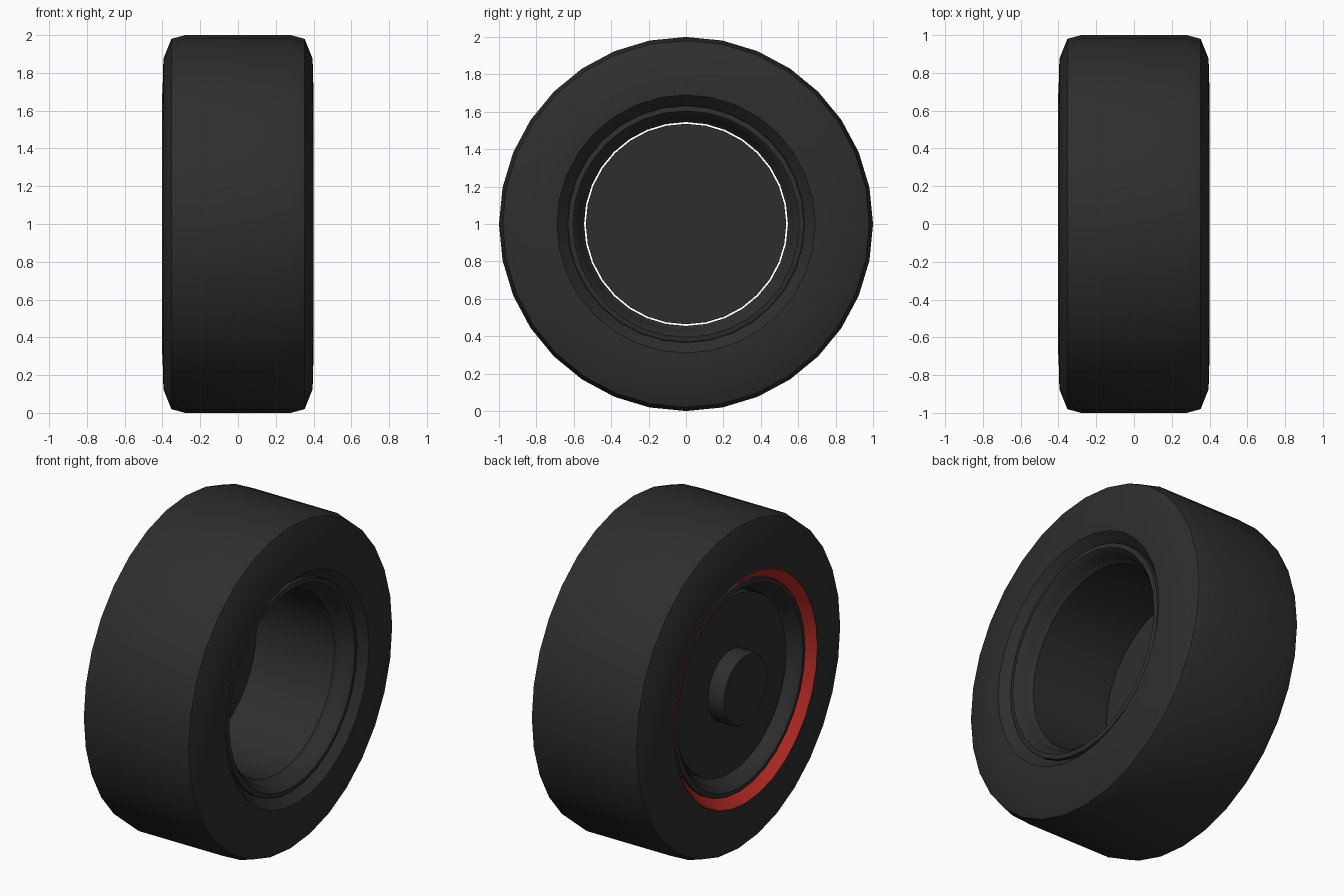
import bpy, bmesh, math

if "Cube" in bpy.data.objects:
    bpy.data.objects.remove(bpy.data.objects["Cube"])

SEGS = 32


def material(name, color):
    m = bpy.data.materials.new(name)
    m.diffuse_color = (*color, 1)
    m.use_nodes = True
    m.node_tree.nodes["Principled BSDF"].inputs["Base Color"].default_value = m.diffuse_color
    return m


rubber = material("black", (0.027, 0.027, 0.027))
red = material("red", (0.5, 0.025, 0.02))


def lathe(name, profile, mat, closed=False):
    """Spin an (x, radius) profile around the wheel axle."""
    bm = bmesh.new()
    rings = []
    for x, r in profile:
        if r == 0:
            rings.append([bm.verts.new((x, 0, 1))] * SEGS)
        else:
            rings.append([bm.verts.new((x, r * math.sin(math.tau * i / SEGS),
                                        1 + r * math.cos(math.tau * i / SEGS)))
                          for i in range(SEGS)])
    pairs = list(zip(rings, rings[1:]))
    if closed:
        pairs.append((rings[-1], rings[0]))
    for a, b in pairs:
        for i in range(SEGS):
            j = (i + 1) % SEGS
            corners = list(dict.fromkeys((a[i], a[j], b[j], b[i])))
            bm.faces.new(corners)
    bmesh.ops.recalc_face_normals(bm, faces=bm.faces)
    mesh = bpy.data.meshes.new(name)
    bm.to_mesh(mesh)
    bm.free()
    mesh.materials.append(mat)
    obj = bpy.data.objects.new(name, mesh)
    bpy.context.collection.objects.link(obj)
    bpy.ops.object.select_all(action='DESELECT')
    obj.select_set(True)
    bpy.context.view_layer.objects.active = obj
    bpy.ops.object.shade_smooth_by_angle(angle=math.radians(35))
    return obj


def mirrored(half):
    return half + [(-x, r) for x, r in reversed(half)]


# Tyre: bead, sidewall, shoulder and tread, mirrored across the middle
lathe("tyre", mirrored([(0.33, 0.625), (0.40, 0.69), (0.395, 0.875),
                        (0.353, 0.98), (0.28, 1.0)]), rubber, closed=True)

# Red accent ring lining the outer bead
lathe("accent_ring", [(-0.403, 0.69), (-0.333, 0.623),
                      (-0.33, 0.626), (-0.40, 0.693)], red, closed=True)

# Rim: open barrel with a rolled lip on both sides
lathe("rim", mirrored([(0.31, 0.60), (0.33, 0.635), (0.36, 0.632), (0.365, 0.605),
                       (0.33, 0.573), (0.29, 0.565), (0.27, 0.545)])
      , rubber, closed=False)
lathe("barrel_outer", [(-0.31, 0.60), (0.31, 0.60)], rubber)

# Wheel disc, set just inside the barrel with a thin gap
lathe("wheel_disc", [(-0.30, 0), (-0.30, 0.536), (-0.25, 0.536), (-0.25, 0)], rubber)

# Hub cap
lathe("hub_cap", [(-0.40, 0), (-0.40, 0.205), (-0.385, 0.215),
                  (-0.29, 0.215), (-0.29, 0)], rubber)
